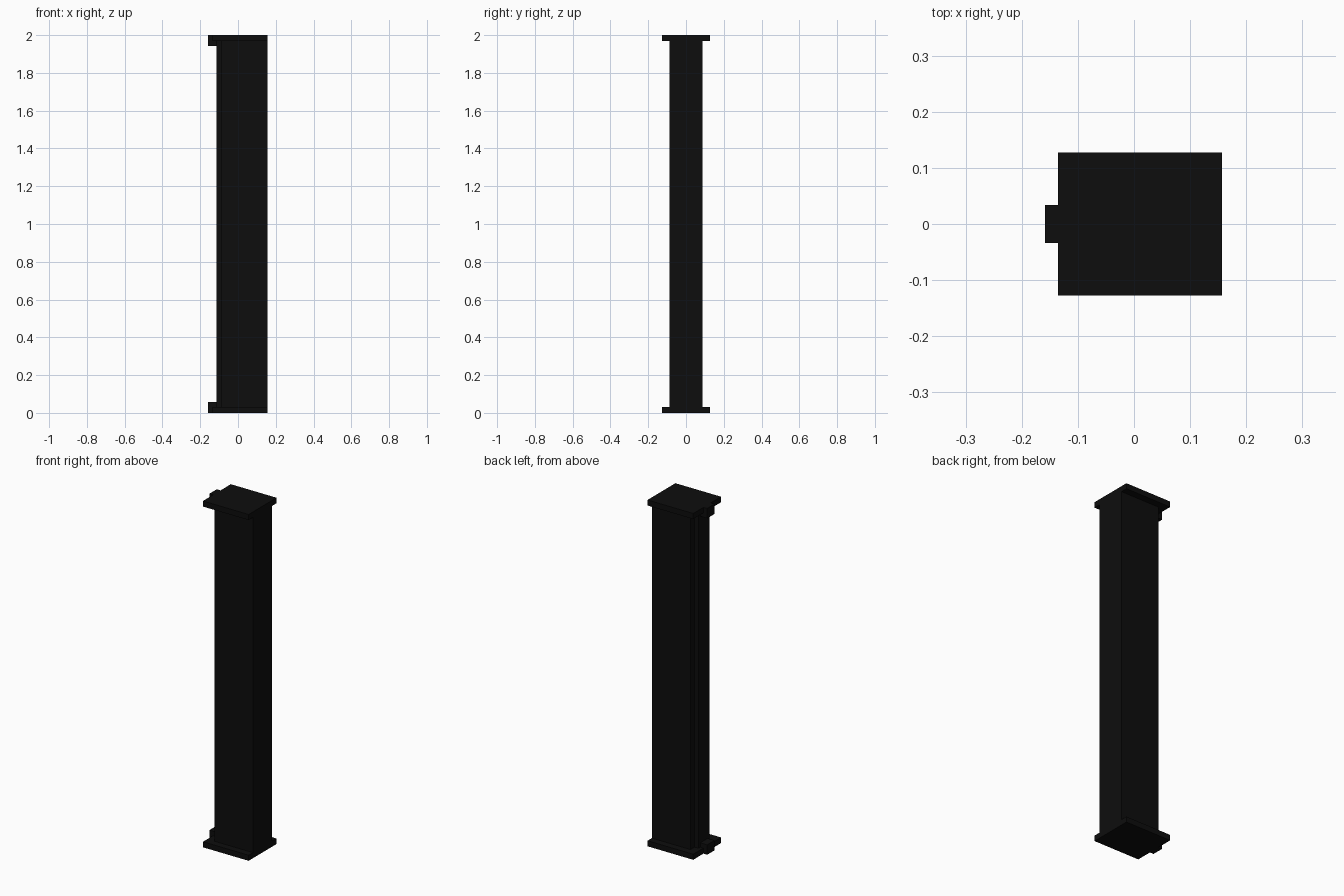
import bpy

cube = bpy.data.objects.get("Cube")
if cube:
    bpy.data.objects.remove(cube, do_unlink=True)

# Single matte black finish
black = bpy.data.materials.new("matte_black")
black.use_nodes = True
colour = (0.004, 0.004, 0.004, 1)
black.diffuse_color = colour
black.node_tree.nodes["Principled BSDF"].inputs["Base Color"].default_value = colour


def box(name, x, y, z):
    """Box between (low, high) limits on each axis."""
    bpy.ops.mesh.primitive_cube_add(size=1)
    obj = bpy.context.object
    obj.name = name
    for vert in obj.data.vertices:
        for axis, (low, high) in enumerate((x, y, z)):
            vert.co[axis] = high if vert.co[axis] > 0 else low
    obj.data.materials.append(black)
    return obj


HEIGHT = 2.0
PLATE = 0.032
TAB = 0.057
RIGHT = 0.157

# Upright column with a narrower raised strip along one side
box("column", (-0.09, RIGHT), (-0.087, 0.087), (PLATE, HEIGHT - PLATE))
box("side_strip", (-0.115, -0.09), (-0.05, 0.05), (PLATE, HEIGHT - PLATE))

# Matching end plates, each with a small tab
for end, flip in (("bottom", False), ("top", True)):
    def span(thickness):
        return (HEIGHT - thickness, HEIGHT) if flip else (0, thickness)

    box(end + "_plate", (-0.135, RIGHT), (-0.127, 0.127), span(PLATE))
    box(end + "_tab", (-0.159, -0.10), (-0.034, 0.034), span(TAB))
